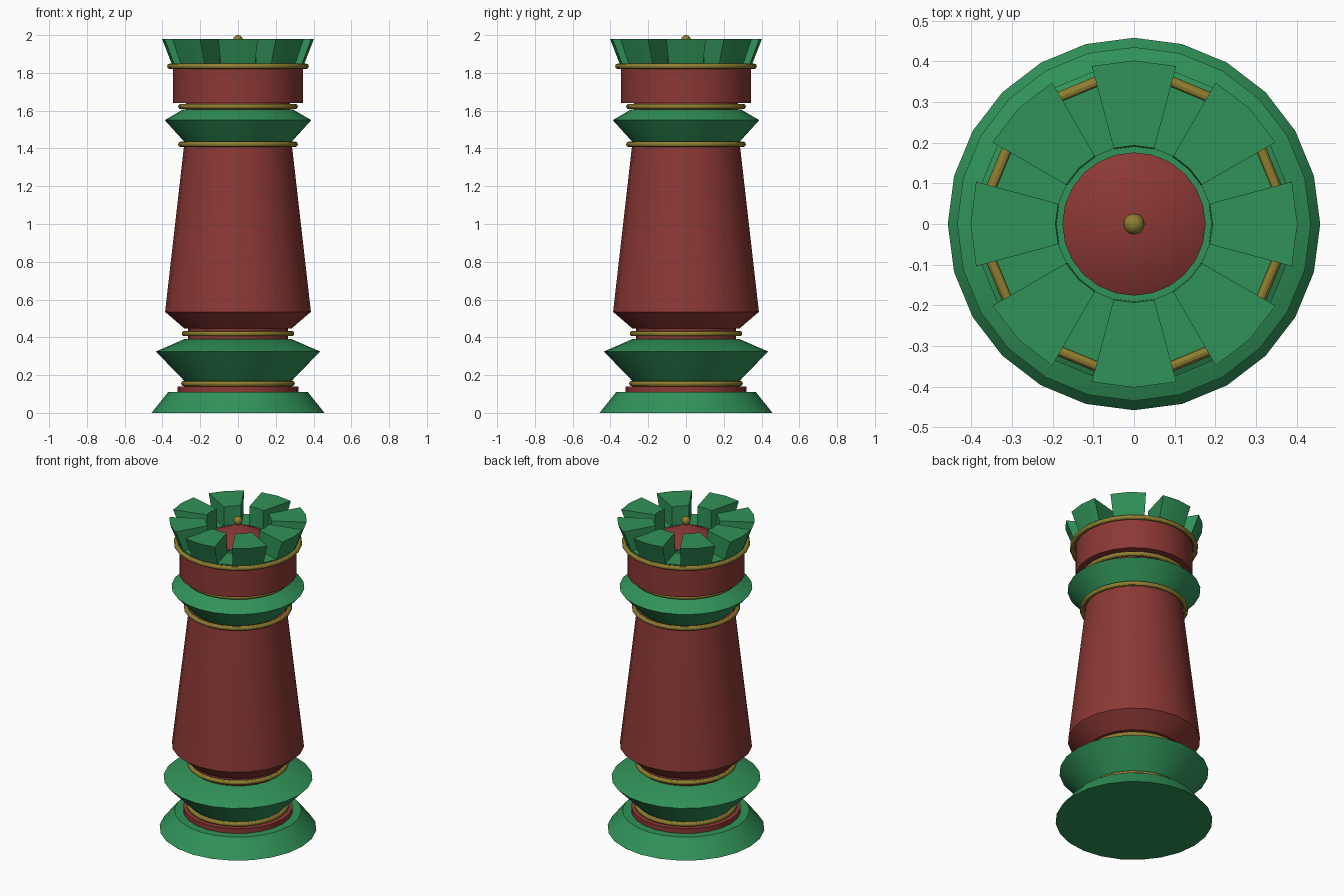
import bpy, bmesh
from math import pi, sin, cos, radians

if "Cube" in bpy.data.objects:
    bpy.data.objects.remove(bpy.data.objects["Cube"])

SIDES = 24


def material(name, color):
    m = bpy.data.materials.new(name)
    m.diffuse_color = color
    m.use_nodes = True
    m.node_tree.nodes["Principled BSDF"].inputs["Base Color"].default_value = m.diffuse_color
    return m


GREEN = material("green", (0.03, 0.29, 0.10, 1))
RED = material("red", (0.26, 0.04, 0.035, 1))
GOLD = material("gold", (0.28, 0.21, 0.03, 1))


def finish(ob, name, mat):
    ob.name = name
    ob.data.materials.append(mat)
    bpy.ops.object.select_all(action='DESELECT')
    ob.select_set(True)
    bpy.context.view_layer.objects.active = ob
    bpy.ops.object.shade_smooth_by_angle(angle=radians(30))


def from_bmesh(bm, name, mat):
    bmesh.ops.recalc_face_normals(bm, faces=bm.faces)
    me = bpy.data.meshes.new(name)
    bm.to_mesh(me)
    bm.free()
    ob = bpy.data.objects.new(name, me)
    bpy.context.collection.objects.link(ob)
    finish(ob, name, mat)


def turned(name, profile, mat):
    """Closed solid of revolution from (radius, z) points; radius 0 makes a tip."""
    bm = bmesh.new()
    rings = []
    for r, z in profile:
        n = SIDES if r > 0 else 1
        rings.append([bm.verts.new((r * cos(2 * pi * i / SIDES), r * sin(2 * pi * i / SIDES), z))
                      for i in range(n)])
    for a, b in zip(rings, rings[1:]):
        for i in range(SIDES):
            j = (i + 1) % SIDES
            bm.faces.new((a[i], a[j], b[0]) if len(b) == 1 else (a[i], a[j], b[j], b[i]))
    for ring in (rings[0], rings[-1]):
        if len(ring) > 1:
            bm.faces.new(ring)
    from_bmesh(bm, name, mat)


def gold_ring(name, radius, z, minor=0.014):
    bpy.ops.mesh.primitive_torus_add(major_radius=radius, minor_radius=minor, location=(0, 0, z),
                                     major_segments=SIDES, minor_segments=12)
    finish(bpy.context.object, name, GOLD)


# Foot and lower collar
turned("foot", [(0.458, 0), (0.37, 0.11)], GREEN)
turned("foot_step", [(0.32, 0.105), (0.32, 0.14)], RED)
turned("lower_neck", [(0.265, 0.13), (0.265, 0.46)], RED)
turned("lower_collar", [(0.275, 0.16), (0.435, 0.325), (0.285, 0.39)], GREEN)

# Tapered body
turned("body", [(0.285, 0.448), (0.386, 0.535), (0.285, 1.42)], RED)

# Upper collar and drum
turned("upper_collar", [(0.275, 1.425), (0.388, 1.55), (0.29, 1.607)], GREEN)
turned("upper_neck", [(0.275, 1.60), (0.275, 1.65)], RED)
turned("drum", [(0.343, 1.64), (0.343, 1.835)], RED)

# Gold rings
gold_ring("foot_ring", 0.287, 0.155)
gold_ring("body_ring", 0.283, 0.42)
gold_ring("collar_ring", 0.303, 1.422)
gold_ring("neck_ring", 0.303, 1.622)
gold_ring("drum_ring", 0.361, 1.835)

# Crown floor, low inner rim and pointed cap with ball
turned("crown_floor", [(0.347, 1.83), (0.35, 1.85)], GREEN)
turned("crown_rim", [(0.193, 1.845), (0.193, 1.86)], GREEN)
turned("cap", [(0.176, 1.855), (0.176, 1.865), (0, 1.955)], RED)
bpy.ops.mesh.primitive_uv_sphere_add(segments=16, ring_count=10, radius=0.026, location=(0, 0, 1.974))
finish(bpy.context.object, "cap_ball", GOLD)

# Eight flared battlements, each a 30 degree wedge
bm = bmesh.new()
for k in range(8):
    columns = []
    for offset in (-15, 0, 15):
        a = radians(45 * k + offset)
        columns.append([bm.verts.new((r * cos(a), r * sin(a), z))
                        for r, z in ((0.19, 1.845), (0.35, 1.845), (0.402, 1.98), (0.193, 1.98))])
    for a, b in zip(columns, columns[1:]):
        for i in range(4):
            j = (i + 1) % 4
            bm.faces.new((a[i], a[j], b[j], b[i]))
    bm.faces.new(columns[0])
    bm.faces.new(columns[-1])
from_bmesh(bm, "battlements", GREEN)
